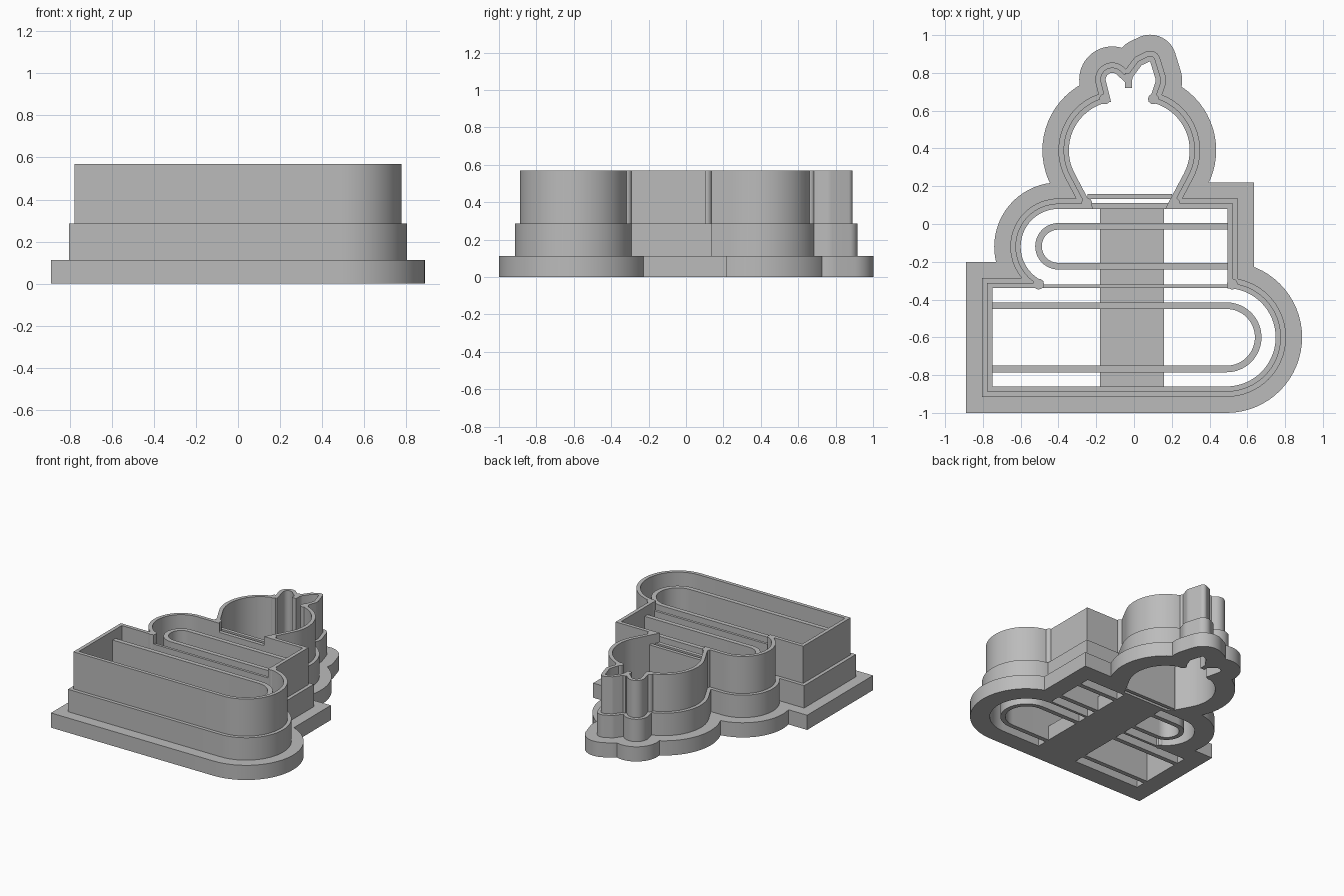
import bpy, bmesh
from math import cos, sin, pi
from mathutils import Vector
from mathutils.geometry import convex_hull_2d, delaunay_2d_cdt

if "Cube" in bpy.data.objects:
    bpy.data.objects.remove(bpy.data.objects["Cube"])

BASE, STEP, RIM, RIB = 0.113, 0.285, 0.57, 0.5
SEGMENTS = 64

grey = bpy.data.materials.new("plain grey")
grey.use_nodes = True
grey.diffuse_color = (0.5, 0.5, 0.5, 1)
grey.node_tree.nodes["Principled BSDF"].inputs["Base Color"].default_value = grey.diffuse_color


def finish(name, bm):
    bmesh.ops.dissolve_limit(bm, angle_limit=0.01, verts=bm.verts[:], edges=bm.edges[:])
    mesh = bpy.data.meshes.new(name)
    bm.to_mesh(mesh)
    bm.free()
    obj = bpy.data.objects.new(name, mesh)
    bpy.context.collection.objects.link(obj)
    mesh.materials.append(grey)
    bpy.ops.object.select_all(action='DESELECT')
    obj.select_set(True)
    bpy.context.view_layer.objects.active = obj
    bpy.ops.object.shade_smooth_by_angle(angle=pi / 6)
    return obj


def hull(discs, corners=(), grow=0.0):
    """Convex outline round discs (x, y, r) and square corners (x, y, sx, sy)."""
    pts = [Vector((x + sx * grow, y + sy * grow)) for x, y, sx, sy in corners]
    for x, y, r in discs:
        r += grow
        if r == 0:
            pts.append(Vector((x, y)))
        else:
            for k in range(SEGMENTS):
                a = 2 * pi * k / SEGMENTS
                pts.append(Vector((x + r * cos(a), y + r * sin(a))))
    return [pts[i] for i in convex_hull_2d(pts)]


def rect(x0, x1, y0, y1):
    return [Vector(p) for p in ((x0, y0), (x1, y0), (x1, y1), (x0, y1))]


def inside(p, poly):
    hit = False
    for a, b in zip(poly, poly[1:] + poly[:1]):
        if (a.y > p.y) != (b.y > p.y) and p.x < a.x + (p.y - a.y) * (b.x - a.x) / (b.y - a.y):
            hit = not hit
    return hit


def outlines(grow):
    """Two stacked books and a fruit with two leaves, grown outwards."""
    mid = -0.025
    return [
        hull([(0.49, -0.6, 0.26)], [(-0.75, -0.86, -1, -1), (-0.75, -0.34, -1, 1)], grow),
        hull([(-0.4, -0.12, 0.2)], [(0.495, -0.32, 1, -1), (0.495, 0.08, 1, 1)], grow),
        hull([(mid - 0.06, 0.39, 0.26), (mid + 0.06, 0.39, 0.26),
              (mid - 0.19, 0.08, 0), (mid + 0.19, 0.08, 0)], (), grow),
        hull([(-0.12, 0.64, 0), (-0.115, 0.765, 0.035), (-0.04, 0.745, 0),
              (-0.015, 0.71, 0), (-0.015, 0.64, 0)], (), grow),
        hull([(0.075, 0.64, 0), (0.085, 0.76, 0.03), (0.085, 0.862, 0), (0.04, 0.84, 0),
              (-0.005, 0.78, 0), (-0.025, 0.71, 0), (-0.025, 0.64, 0)], (), grow),
    ]


# Cutter wall: plan outlines, each with a height; earlier entries win
posts = [(-0.25, 0.11), (0.215, 0.11), (-0.505, -0.318), (0.52, -0.318), (-0.155, 0.662), (0.103, 0.662)]
plan = [(hull([(x, y, 0.028)]), RIM) for x, y in posts]
plan.append((rect(-0.047, -0.01, 0.72, 0.8), RIM))
plan.append((rect(-0.48, 0.495, -0.36, -0.3), 0))
for grow, height in ((0, 0), (0.028, RIM), (0.055, STEP), (0.14, BASE)):
    plan += [(poly, height) for poly in outlines(grow)]


def height_at(p):
    for poly, height in plan:
        if inside(p, poly):
            return height
    return 0


coords, edges = [], []
for poly, _ in plan:
    n, first = len(poly), len(coords)
    coords += poly
    edges += [(first + k, first + (k + 1) % n) for k in range(n)]
flat, _, tris = delaunay_2d_cdt(coords, edges, [], 0, 1e-5)[:3]

cells, across = [], {}
for tri in tris:
    a, b, c = (flat[i] for i in tri)
    if (b - a).cross(c - a) < 0:
        tri = tri[::-1]
    height = height_at((a + b + c) / 3)
    cells.append((tri, height))
    for k in range(3):
        across[tri[k], tri[(k + 1) % 3]] = height

bm = bmesh.new()
made = {}


def vert(i, z):
    if (i, z) not in made:
        made[i, z] = bm.verts.new((flat[i].x, flat[i].y, z))
    return made[i, z]


for tri, top in cells:
    if top == 0:
        continue
    bm.faces.new([vert(i, top) for i in tri])
    bm.faces.new([vert(i, 0) for i in reversed(tri)])
    for k in range(3):
        i, j = tri[k], tri[(k + 1) % 3]
        low = across.get((j, i), 0)
        if low < top:
            bm.faces.new([vert(i, low), vert(j, low), vert(j, top), vert(i, top)])
finish("cutter_wall", bm)


def strip(name, outer, inner, top):
    """Solid band between two matching paths, standing on the ground."""
    bm = bmesh.new()
    a = [bm.verts.new((x, y, 0)) for x, y in outer]
    b = [bm.verts.new((x, y, 0)) for x, y in inner]
    faces = [bm.faces.new((a[k], a[k + 1], b[k + 1], b[k])) for k in range(len(a) - 1)]
    up = bmesh.ops.extrude_face_region(bm, geom=faces, use_keep_orig=True)["geom"]
    bmesh.ops.translate(bm, vec=(0, 0, top), verts=[v for v in up if isinstance(v, bmesh.types.BMVert)])
    bmesh.ops.recalc_face_normals(bm, faces=bm.faces[:])
    finish(name, bm)


def u_path(cx, cy, r, end_x):
    """U shape that opens towards end_x."""
    side = 1 if cx > end_x else -1
    arc = [(cx + side * r * cos(t), cy + r * sin(t))
           for t in (pi / 2 - pi * k / 32 for k in range(33))]
    return [(end_x, cy + r)] + arc + [(end_x, cy - r)]


def bar(name, x0, x1, y0, y1, top):
    strip(name, [(x0, y1), (x1, y1)], [(x0, y0), (x1, y0)], top)


# Page outlines inside the books
strip("lower_page_rib", u_path(0.49, -0.6, 0.185, -0.76), u_path(0.49, -0.6, 0.15, -0.76), RIB)
strip("upper_page_rib", u_path(-0.4, -0.118, 0.123, 0.505), u_path(-0.4, -0.118, 0.088, 0.505), RIB)

# Dividers between the books and the fruit
bar("book_divider", -0.5, 0.51, -0.34, -0.32, RIB)
bar("upper_book_top_rib", -0.25, 0.22, 0.08, 0.11, RIB)
bar("fruit_bottom_rib", -0.245, 0.2, 0.133, 0.16, RIB)

# Flat brace that ties the ribs together
bar("base_brace", -0.18, 0.16, -0.87, 0.09, BASE)
